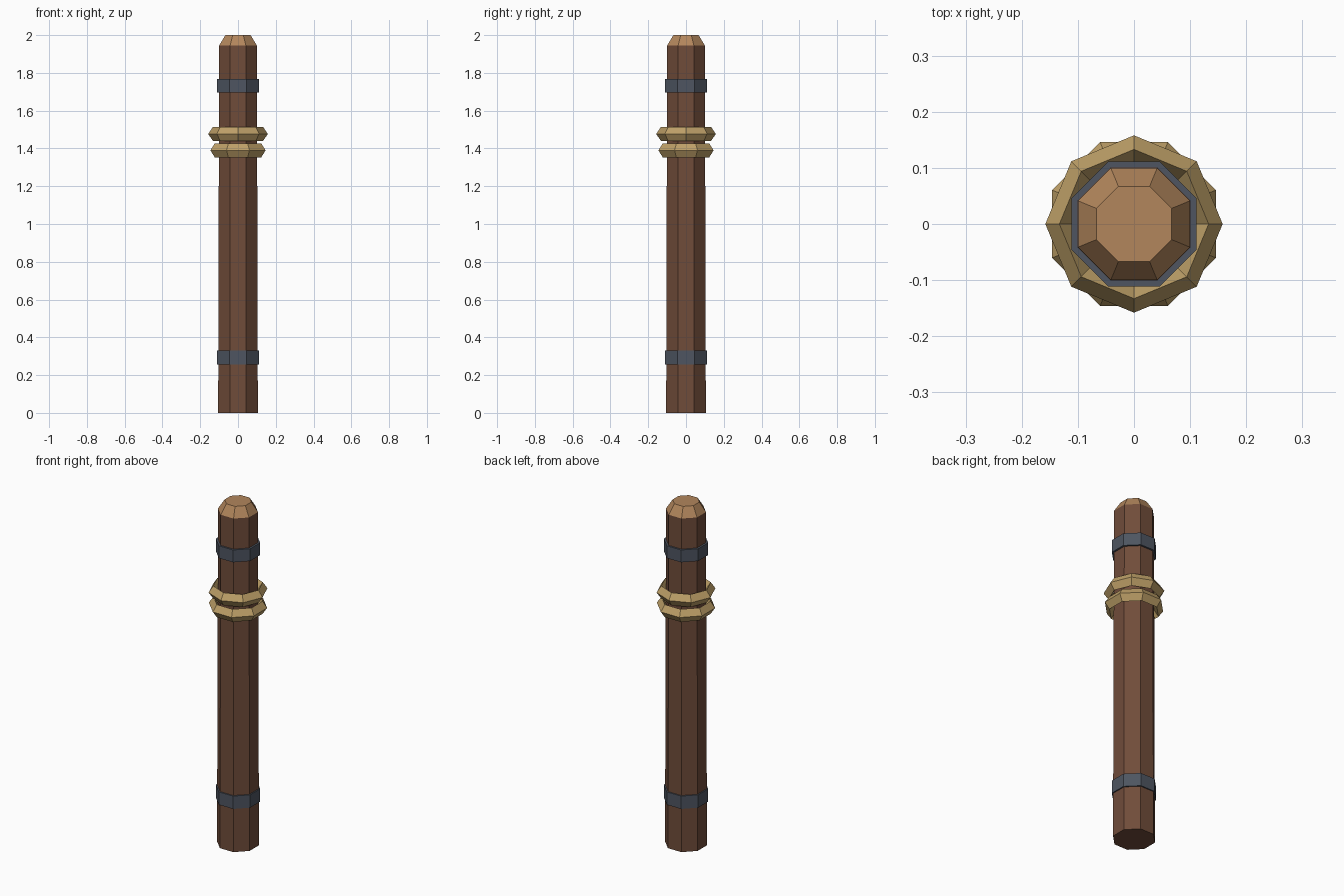
import bpy
import math

if "Cube" in bpy.data.objects:
    bpy.data.objects.remove(bpy.data.objects["Cube"], do_unlink=True)

SIDES = 8
HALF = math.pi / SIDES


def srgb(*rgb):
    return [((c / 255 + 0.055) / 1.055) ** 2.4 for c in rgb] + [1.0]


def material(name, color):
    mat = bpy.data.materials.new(name)
    mat.use_nodes = True
    mat.diffuse_color = color
    bsdf = mat.node_tree.nodes["Principled BSDF"]
    bsdf.inputs["Base Color"].default_value = color
    bsdf.inputs["Roughness"].default_value = 0.9
    return mat


bark = material("dark wood", srgb(112, 76, 58))
cut_wood = material("cut wood", srgb(178, 134, 92))
iron = material("iron", srgb(78, 85, 97))
rope = material("rope", srgb(190, 160, 104))


def prism(name, z0, z1, flat0, flat1, mat):
    """Eight-sided tapered prism; sizes are measured to the flats."""
    bpy.ops.mesh.primitive_cone_add(
        vertices=SIDES, radius1=flat0 / math.cos(HALF),
        radius2=flat1 / math.cos(HALF), depth=z1 - z0,
        location=(0, 0, (z0 + z1) / 2), rotation=(0, 0, HALF))
    obj = bpy.context.object
    obj.name = name
    obj.data.materials.append(mat)
    return obj


def rope_ring(name, z, turn):
    """Faceted rope coil with a tall diamond section."""
    bpy.ops.mesh.primitive_torus_add(
        major_segments=SIDES, minor_segments=4, major_radius=0.133,
        minor_radius=0.025, location=(0, 0, z), rotation=(0, 0, turn))
    obj = bpy.context.object
    obj.name = name
    obj.scale.z = 1.48
    obj.data.materials.append(mat_rope)
    for poly in obj.data.polygons:
        poly.use_smooth = False


mat_rope = rope

# Tapered post and its chamfered cut top
prism("post", 0, 1.945, 0.105, 0.1, bark)
prism("post_cap", 1.945, 2.0, 0.1, 0.067, cut_wood)

# Iron bands
prism("lower_band", 0.255, 0.33, 0.111, 0.111, iron)
prism("upper_band", 1.695, 1.767, 0.111, 0.111, iron)

# Rope coils, offset by half a side
rope_ring("lower_rope", 1.39, HALF)
rope_ring("upper_rope", 1.477, 0)
